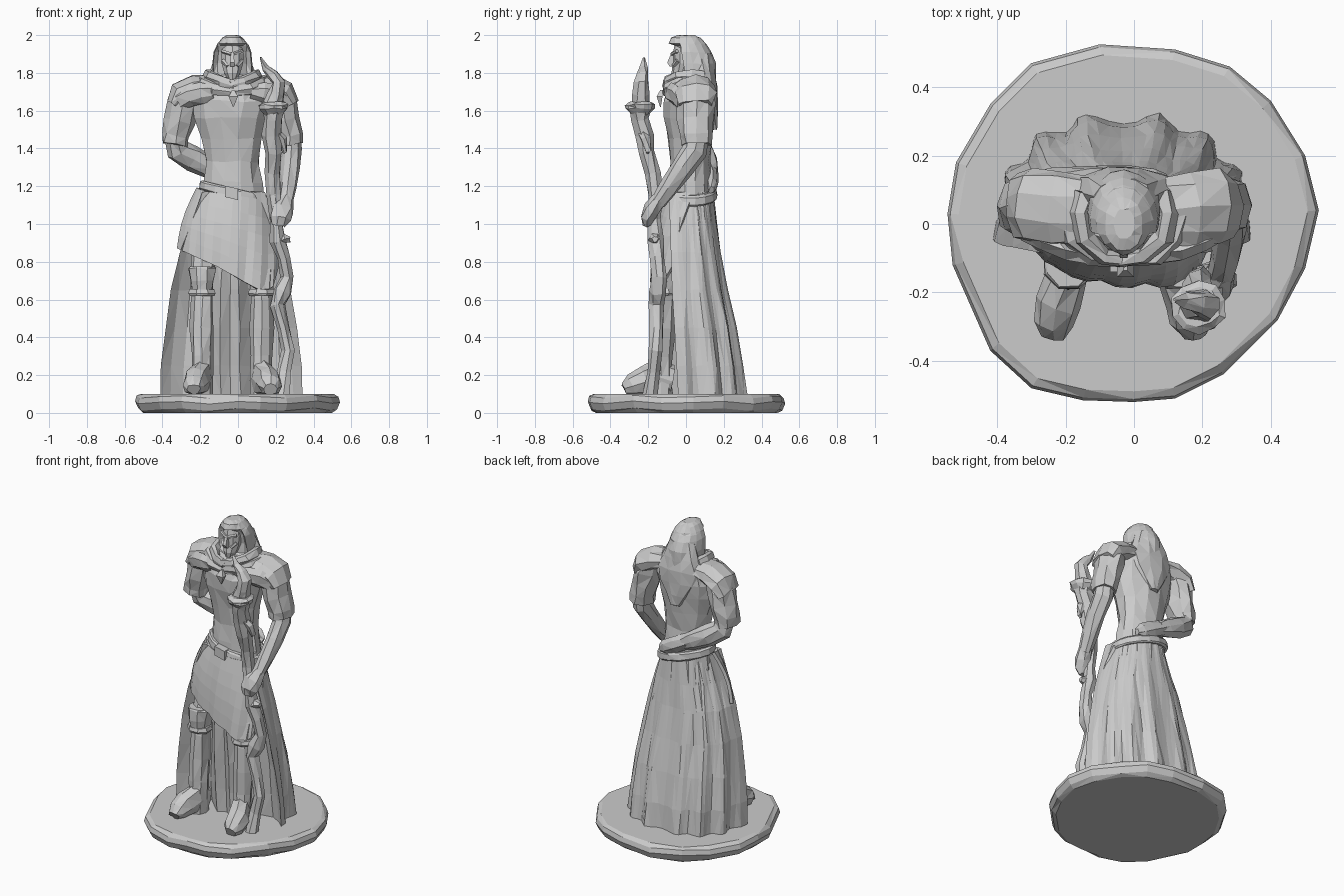
import bpy, bmesh, math, random
from mathutils import Vector
random.seed(4)
CX = -0.03  # body centre line


def rings_mesh(name, rings, jitter=0.0):
    """Skin a list of closed point loops and cap both ends."""
    bm = bmesh.new()
    rows = [[bm.verts.new(Vector(p) + Vector([random.uniform(-jitter, jitter) for _ in range(3)]))
             for p in r] for r in rings]
    n = len(rows[0])
    for a, b in zip(rows, rows[1:]):
        for i in range(n):
            bm.faces.new((a[i], a[(i + 1) % n], b[(i + 1) % n], b[i]))
    bm.faces.new(rows[0])
    bm.faces.new(rows[-1])
    bmesh.ops.recalc_face_normals(bm, faces=bm.faces)
    bmesh.ops.triangulate(bm, faces=[f for f in bm.faces if len(f.verts) == 4], quad_method='SHORT_EDGE')
    me = bpy.data.meshes.new(name)
    bm.to_mesh(me)
    bm.free()
    ob = bpy.data.objects.new(name, me)
    bpy.context.collection.objects.link(ob)
    return ob


def loft(name, secs, n=12, jitter=0.0, tilt=0.0):
    """Stack of level ellipses: (z, cx, cy, rx, ry)."""
    rings = []
    for z, cx, cy, rx, ry in secs:
        ang = [2 * math.pi * (i + .5) / n for i in range(n)]
        rings.append([(cx + rx * math.cos(a), cy + ry * math.sin(a), z + tilt * rx * math.cos(a)) for a in ang])
    return rings_mesh(name, rings, jitter)


def tube(name, pts, n=8, ref=(0, 1, 0), jitter=0.005):
    """Limb along a path: (x, y, z, side radius, radius along ref)."""
    P = [Vector(p[:3]) for p in pts]
    rings = []
    for i, p in enumerate(P):
        t = (P[min(i + 1, len(P) - 1)] - P[max(i - 1, 0)]).normalized()
        a = t.cross(Vector(ref)).normalized()
        b = a.cross(t)
        ra, rb = pts[i][3:]
        rings.append([p + a * ra * math.cos(2 * math.pi * k / n) + b * rb * math.sin(2 * math.pi * k / n)
                      for k in range(n)])
    return rings_mesh(name, rings, jitter)


def lerp_table(tab, x):
    for (x0, *a), (x1, *b) in zip(tab, tab[1:]):
        if x <= x1:
            t = (x - x0) / (x1 - x0)
            return [p + (q - p) * t for p, q in zip(a, b)]
    return list(tab[-1][1:])


# irregular round plinth
outline = [(.54, .04), (.5, .2), (.4, .36), (.28, .46), (.12, .51), (-.1, .525), (-.3, .47), (-.42, .35),
           (-.52, .18), (-.545, .03), (-.53, -.12), (-.42, -.37), (-.3, -.48), (-.15, -.515), (0, -.52),
           (.12, -.51), (.26, -.44), (.42, -.28), (.5, -.13)]
rings_mesh("base", [[(x * s, y * s, z + (.008 * math.sin(i * 2.3) if .01 < z < .09 else 0))
                     for i, (x, y) in enumerate(outline)]
                    for z, s in ((0, .92), (.018, .97), (.055, 1), (.085, .985), (.1, .94))])

# long skirt: folded back, recessed front with a hanging centre panel
prof = [(.09, -.41, .345, .33, -.045), (.25, -.405, .335, .31, -.05), (.45, -.385, .315, .272, -.06),
        (.65, -.355, .28, .225, -.07), (.85, -.31, .24, .188, -.08), (1.0, -.25, .195, .165, -.085),
        (1.17, -.19, .14, .145, -.09)]
front = [(.07, .05), (.16, .08), (.27, .07), (.35, .01), (.42, -.045), (.49, -.015), (.56, -.05), (.64, .01),
         (.74, .07), (.85, .08), (.93, .05)]
rings = []
for z, xl, xr, yb, yf in prof:
    k = (1.17 - z) / 1.08
    mid, hw = (xl + xr) / 2, (xr - xl) / 2
    ring = []
    for i in range(43):
        a = math.pi * i / 42
        w = 1 + .05 * k * (math.cos(14 * a) - 1)
        c, s = math.cos(a), math.sin(a)
        ring.append((mid + hw * w * math.copysign(abs(c) ** .85, c),
                     yf + (yb - yf) * w * s ** .75 if s > 1e-6 else yf, z))
    ring += [(xl + (xr - xl) * u, yf + d * min(1, k * 2.2), z) for u, d in front]
    rings.append(ring)
rings_mesh("skirt", rings, .004)

# slanted tunic apron
hem = [(0, -.315, .87, -.03), (.2, -.23, .83, -.125), (.42, -.1, .77, -.165), (.62, .02, .70, -.175),
       (.82, .13, .64, -.165), (.92, .18, .655, -.13), (1, .215, .80, -.05)]
bm = bmesh.new()
cols = []
for i in range(15):
    u = i / 14
    hx, hz, hy = lerp_table(hem, u)
    a = math.pi * (1 - u)
    top = Vector((-.025 + .185 * math.cos(a), .02 - .135 * math.sin(a), 1.19 - .08 * u))
    bot = Vector((hx, hy, hz))
    col = []
    for j in range(6):
        t = j / 5
        p = top.lerp(bot, t)
        p.y += .01 * t * math.cos(i * 2.1) - .014 * math.sin(math.pi * t)
        p.x += (-.02 if u < .5 else .012) * math.sin(math.pi * t) * abs(2 * u - 1)
        col.append(bm.verts.new(p))
    cols.append(col)
for a, b in zip(cols, cols[1:]):
    for j in range(5):
        bm.faces.new((a[j], a[j + 1], b[j + 1], b[j]))
bmesh.ops.recalc_face_normals(bm, faces=bm.faces)
me = bpy.data.meshes.new("apron")
bm.to_mesh(me)
bm.free()
apron = bpy.data.objects.new("apron", me)
bpy.context.collection.objects.link(apron)
sol = apron.modifiers.new("thickness", 'SOLIDIFY')
sol.thickness, sol.offset = .02, 0

# torso, belt and buckle
loft("torso", [(1.08, -.025, .025, .175, .12), (1.22, CX, .02, .16, .115), (1.33, CX, .02, .145, .105),
               (1.45, -.037, .02, .163, .12), (1.56, -.037, .015, .2, .135), (1.65, CX, .02, .215, .14),
               (1.73, CX, .035, .185, .12), (1.78, CX, .04, .12, .1)], 12, .007)
loft("belt", [(1.135, -.02, .022, .178, .138), (1.145, -.02, .022, .188, .146), (1.18, -.02, .022, .184, .142),
              (1.19, -.02, .022, .172, .132)], 16, .002, -.24)
rings_mesh("buckle", [[(-.035 + sx * .035, y, 1.165 + sz * .03 - sx * .008) for sx, sz in
                       ((-1, -1), (1, -1), (1, 1), (-1, 1))] for y in (-.1, -.14)])

# hood: closed rings whose front points are pushed in to leave a face opening
hood = []
for z, cy, rx, ry, dent in ((1.7, .035, .17, .125, 0), (1.75, .035, .145, .125, .01), (1.79, .04, .108, .12, .045),
                            (1.85, .035, .108, .122, .06), (1.91, .02, .1, .115, .055), (1.945, .012, .085, .103, .03),
                            (1.955, .008, .08, .098, 0), (1.985, 0, .055, .08, 0), (2.0, .0, .03, .045, 0)):
    ring = []
    for i in range(16):
        a = -math.pi / 2 + 2 * math.pi * i / 16
        d = dent if i in (0, 1, 2, 14, 15) else 0
        ring.append((CX + rx * math.cos(a), cy + ry * math.sin(a) + d, z))
    hood.append(ring)
rings_mesh("hood", hood, .003)

# face with brow, nose and cheeks
loft("face", [(1.765, CX, -.03, .025, .04), (1.8, CX, -.025, .045, .052), (1.85, CX, -.015, .06, .055),
              (1.9, CX, -.015, .062, .055), (1.95, CX, -.01, .05, .05)], 10)
loft("nose", [(1.835, CX, -.07, .018, .025), (1.855, CX, -.075, .016, .034), (1.91, CX, -.062, .01, .02)], 4)
for s in (-1, 1):
    tube("brow", [(CX + s * .005, -.073, 1.9, .01, .01), (CX + s * .055, -.048, 1.915, .01, .012)], 5, jitter=0)
    tube("cheek", [(CX + s * .025, -.066, 1.835, .01, .012), (CX + s * .05, -.043, 1.865, .012, .014)], 5, jitter=0)

# hood drape down the back, V-shaped scarf folds and pendant
tube("hood_tail", [(CX, .08, 1.9, .085, .055), (CX, .095, 1.8, .125, .062), (CX, .1, 1.72, .165, .065),
                   (CX, .115, 1.64, .135, .055), (CX, .13, 1.56, .075, .04), (CX, .145, 1.5, .03, .022)], 10)
for s in (-1, 1):
    for dx, dz in ((0, 0), (.035, -.035)):
        tube("scarf_fold", [(CX - s * .01, -.105, 1.735 + dz, .022, .028), (CX + s * (.06 + dx), -.095, 1.75 + dz, .026, .034),
                            (CX + s * (.115 + dx), -.04, 1.775 + dz, .03, .036),
                            (CX + s * (.13 + dx), .03, 1.785 + dz, .03, .036),
                            (CX + s * (.11 + dx), .09, 1.78 + dz, .03, .034)], 6, (0, 0, 1))
loft("pendant", [(1.62, -.025, -.135, .003, .003), (1.675, -.025, -.14, .035, .022),
                 (1.71, -.025, -.13, .008, .008)], 4)

# shoulders and sleeves, mirrored about the body line
for s in (-1, 1):
    tube("shoulder_flap", [(CX + s * .10, .04, 1.74, .05, .1), (CX + s * .2, .045, 1.725, .065, .11),
                           (CX + s * .27, .05, 1.69, .072, .11), (CX + s * .31, .05, 1.63, .045, .095)],
         9, jitter=.007)
    tube("chest_flap", [(CX + s * .1, -.09, 1.70, .035, .025), (CX + s * .16, -.08, 1.695, .055, .03),
                        (CX + s * .22, -.05, 1.68, .06, .035), (CX + s * .28, -.02, 1.65, .05, .03)], 6)
    tube("sleeve", [(CX + s * .22, .05, 1.71, .06, .085), (CX + s * .26, .05, 1.64, .085, .1),
                    (CX + s * .28, .05, 1.55, .078, .098), (CX + s * .30, .055, 1.47, .074, .09),
                    (CX + s * .305, .055, 1.42, .07, .085)], 8, jitter=.008)

# arm folded behind the back
tube("back_forearm", [(-.325, .055, 1.46, .06, .06), (-.315, .08, 1.39, .068, .062), (-.24, .105, 1.345, .066, .062),
                      (-.14, .125, 1.295, .056, .048), (-.08, .135, 1.265, .046, .038)], 8)
tube("back_hand", [(-.1, .13, 1.275, .05, .038), (-.02, .14, 1.235, .055, .033), (.05, .14, 1.2, .045, .028),
                   (.09, .135, 1.18, .022, .015)], 7)

# arm reaching down to the staff
tube("front_forearm", [(.28, .06, 1.45, .052, .062), (.283, .045, 1.39, .053, .066), (.277, -.02, 1.3, .05, .06),
                       (.265, -.095, 1.19, .044, .05), (.25, -.15, 1.11, .038, .04)], 8)
tube("front_hand", [(.255, -.14, 1.13, .042, .042), (.235, -.18, 1.08, .06, .046), (.22, -.205, 1.03, .058, .04),
                    (.215, -.205, .99, .035, .022)], 7)

# gnarled staff, cup and flame
tube("staff", [(.235, -.19, .09, .042, .042), (.245, -.17, .22, .034, .036), (.265, -.16, .33, .034, .038),
               (.245, -.155, .45, .032, .036), (.21, -.155, .57, .038, .042), (.235, -.15, .64, .05, .042),
               (.262, -.14, .72, .036, .04), (.245, -.15, .82, .032, .038), (.21, -.16, .91, .042, .042),
               (.205, -.17, 1.02, .032, .036), (.19, -.165, 1.15, .036, .038), (.185, -.175, 1.27, .044, .04),
               (.19, -.205, 1.38, .042, .044), (.182, -.22, 1.47, .054, .046), (.188, -.24, 1.55, .05, .048),
               (.19, -.245, 1.6, .06, .058)], 7, jitter=.006)
tube("staff_knot", [(.2, -.165, .9, .032, .03), (.245, -.165, .925, .028, .028), (.275, -.165, .92, .015, .018)],
     6, (0, 0, 1))
tube("staff_spur", [(.185, -.235, 1.5, .03, .035), (.23, -.215, 1.45, .028, .03), (.25, -.2, 1.38, .012, .012)], 6)
loft("cup", [(1.58, .19, -.245, .05, .048), (1.61, .19, -.245, .078, .076), (1.63, .19, -.245, .08, .078),
             (1.645, .19, -.245, .06, .058)], 10, .005)
tube("flame", [(.185, -.24, 1.63, .055, .05), (.205, -.24, 1.69, .045, .045), (.215, -.235, 1.75, .035, .04),
               (.185, -.23, 1.79, .03, .032), (.145, -.225, 1.825, .02, .02), (.12, -.222, 1.88, .003, .004)], 7)

# legs with knee guard, straps and boots
for x, toe, top in ((-.19, -.235, .9), (.125, .17, .85)):
    s = -1 if x < 0 else 1
    tube("leg", [(x - .01 * s, -.045, top, .07, .06), (x, -.09, .74, .062, .06), (x, -.12, .6, .058, .06),
                 (x, -.12, .45, .064, .064), (x, -.13, .3, .056, .058), (x, -.135, .18, .058, .06),
                 (x, -.135, .09, .058, .065)], 8)
    if s < 0:
        loft("knee_guard", [(.645, x, -.125, .055, .06), (.7, x, -.125, .066, .07), (.765, x, -.12, .078, .075),
                            (.775, x, -.12, .068, .066)], 8, .003)
    loft("leg_strap", [(.62, x, -.12, .07, .07), (.632, x, -.12, .078, .075), (.655, x, -.12, .07, .07)], 8, .002)
    tube("foot", [(x - .01 * s, -.08, .17, .052, .08), (x + .005 * s, -.16, .185, .062, .1),
                  (toe - .01 * s, -.23, .165, .068, .08), (toe, -.29, .145, .062, .058),
                  (toe, -.325, .125, .038, .03)], 8, (0, 0, 1))
